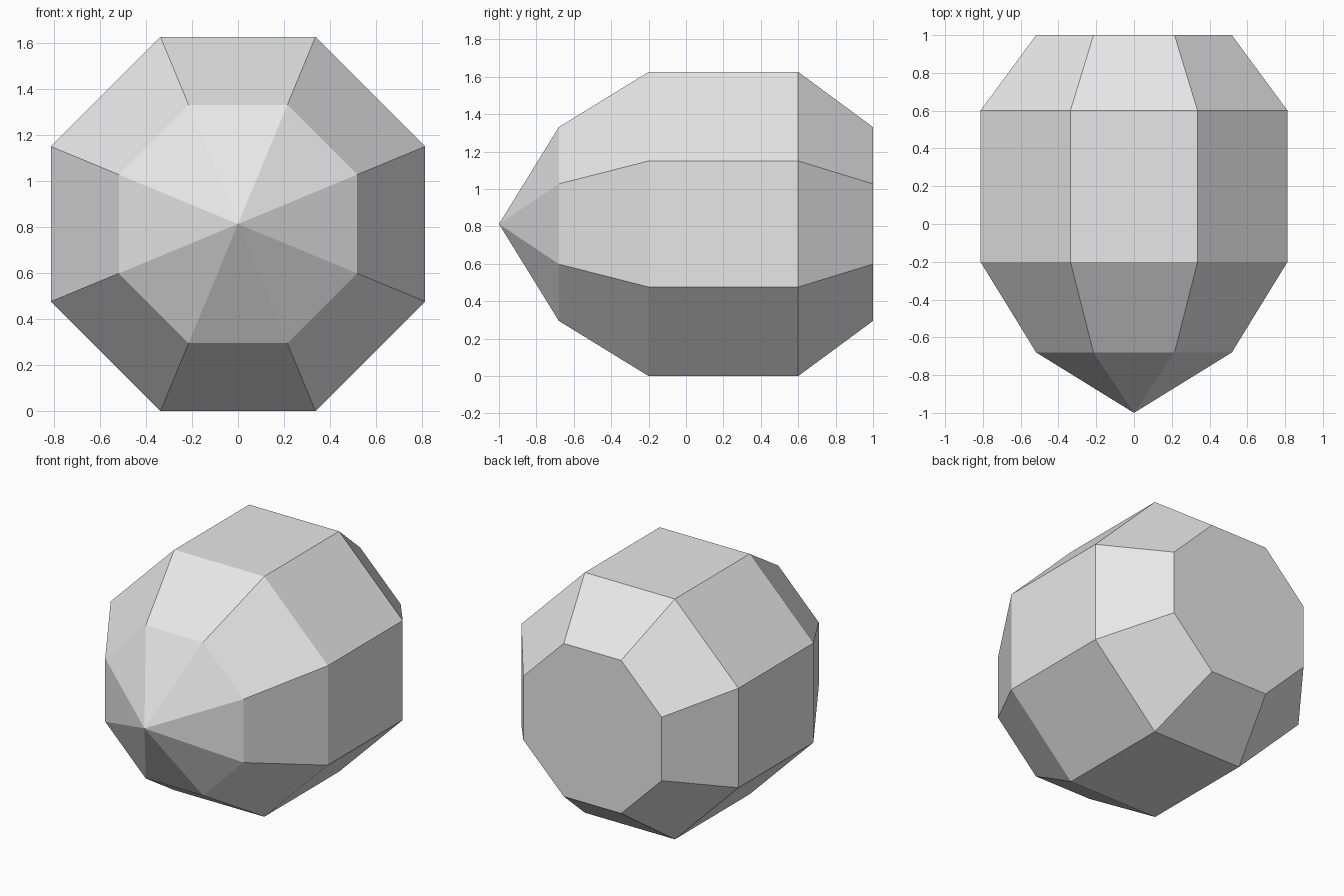
import bpy, bmesh, math

if "Cube" in bpy.data.objects:
    bpy.data.objects.remove(bpy.data.objects["Cube"])

SIDES = 8
CENTRE_Z = 0.813
# (y, distance from axis to flat side) from the blunt back to the front tip
RINGS = [(1.0, 0.518), (0.6, 0.813), (-0.2, 0.813), (-0.68, 0.518)]
TIP_Y = -1.0

grey = bpy.data.materials.new("light_grey")
grey.diffuse_color = (0.8, 0.8, 0.8, 1)
grey.use_nodes = True
grey.node_tree.nodes["Principled BSDF"].inputs["Base Color"].default_value = grey.diffuse_color

bm = bmesh.new()


def ring(y, apothem):
    """Octagon around the y axis with flat top and bottom."""
    r = apothem / math.cos(math.pi / SIDES)
    angles = [(i + 0.5) * 2 * math.pi / SIDES for i in range(SIDES)]
    return [bm.verts.new((r * math.cos(a), y, CENTRE_Z + r * math.sin(a)))
            for a in angles]


loops = [ring(*p) for p in RINGS]
tip = bm.verts.new((0, TIP_Y, CENTRE_Z))

# Flat back cap
bm.faces.new(loops[0])
for i in range(SIDES):
    j = (i + 1) % SIDES
    # Tapered and straight side bands
    for a, b in zip(loops, loops[1:]):
        bm.faces.new((a[i], a[j], b[j], b[i]))
    # Pointed front
    bm.faces.new((loops[-1][i], loops[-1][j], tip))

bmesh.ops.recalc_face_normals(bm, faces=bm.faces)
mesh = bpy.data.meshes.new("faceted_body")
bm.to_mesh(mesh)
bm.free()
mesh.materials.append(grey)
body = bpy.data.objects.new("faceted_body", mesh)
bpy.context.collection.objects.link(body)
